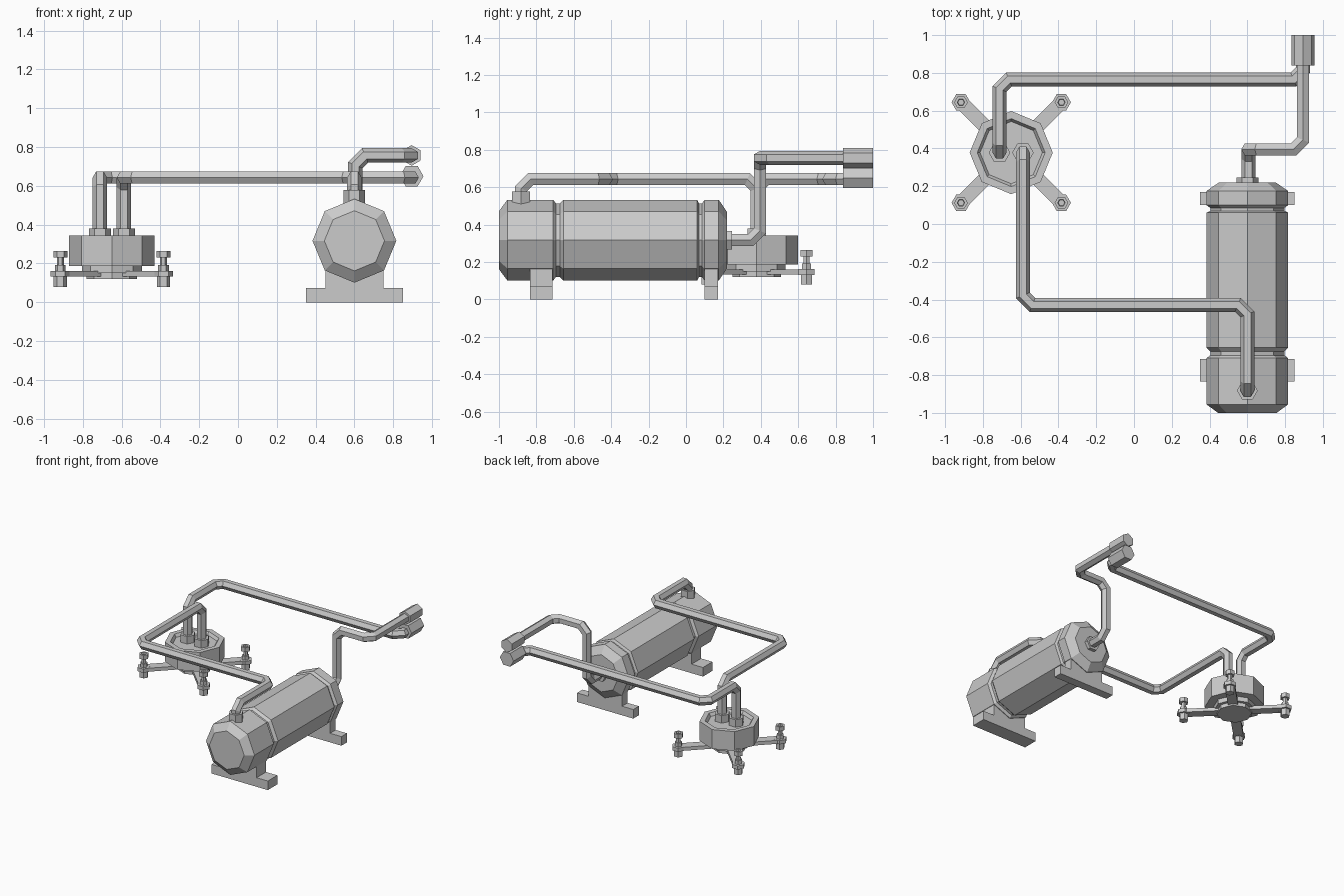
import bpy, bmesh, math
from mathutils import Vector

cube = bpy.data.objects.get("Cube")
if cube:
    bpy.data.objects.remove(cube, do_unlink=True)

metal = bpy.data.materials.new("light_grey_metal")
metal.use_nodes = True
GREY = (0.6, 0.6, 0.6, 1)
metal.diffuse_color = GREY
metal.node_tree.nodes["Principled BSDF"].inputs["Base Color"].default_value = GREY


def finish(name, bm, loc=(0, 0, 0)):
    bmesh.ops.recalc_face_normals(bm, faces=bm.faces)
    mesh = bpy.data.meshes.new(name)
    bm.to_mesh(mesh)
    bm.free()
    mesh.materials.append(metal)
    obj = bpy.data.objects.new(name, mesh)
    obj.location = loc
    bpy.context.collection.objects.link(obj)
    return obj


def skin(bm, rings):
    """Join equal rings of points into a capped tube."""
    rings = [[bm.verts.new(p) for p in ring] for ring in rings]
    n = len(rings[0])
    for a, b in zip(rings, rings[1:]):
        for i in range(n):
            j = (i + 1) % n
            bm.faces.new((a[i], a[j], b[j], b[i]))
    bm.faces.new(rings[0])
    bm.faces.new(rings[-1])


def lathe(name, profile, sides, loc, axis="z", phase=0.0):
    """Turn (radius, distance) pairs around the z or y axis."""
    rings = []
    for r, t in profile:
        ring = []
        for i in range(sides):
            a = math.tau * i / sides + phase
            u, v = r * math.cos(a), r * math.sin(a)
            ring.append((u, v, t) if axis == "z" else (u, t, v))
        rings.append(ring)
    bm = bmesh.new()
    skin(bm, rings)
    return finish(name, bm, loc)


def block(name, lo, hi):
    bm = bmesh.new()
    bmesh.ops.create_cube(bm, size=1)
    for v in bm.verts:
        v.co = [l + (c + 0.5) * (h - l) for l, h, c in zip(lo, hi, v.co)]
    return finish(name, bm)


def pipe(name, corners, radius=0.037, cut=0.05, sides=6):
    """Sweep a polygon along a path with chamfered corners and mitred joints."""
    pts = [Vector(p) for p in corners]
    path = [pts[0]]
    for a, b, c in zip(pts, pts[1:], pts[2:]):
        path += [b + (a - b).normalized() * cut, b + (c - b).normalized() * cut]
    path.append(pts[-1])
    dirs = [(b - a).normalized() for a, b in zip(path, path[1:])]
    side = Vector((1, 0, 0))
    up = dirs[0].cross(side)
    ring = []
    for i in range(sides):
        a = math.tau * i / sides
        ring.append(path[0] + radius * (side * math.cos(a) + up * math.sin(a)))
    rings = [ring]
    for i in range(1, len(path)):
        d = dirs[i - 1]
        normal = d + dirs[i] if i < len(dirs) else d
        # slide each point along the segment onto the joint plane
        ring = [p + d * ((path[i] - p).dot(normal) / d.dot(normal)) for p in ring]
        rings.append(ring)
    bm = bmesh.new()
    skin(bm, rings)
    return finish(name, bm)


# Tank lying along y, with two grooves and chamfered ends
TX, TZ, R = 0.6, 0.317, 0.216
lathe("tank", [(0.155, -1), (R, -0.955), (R, -0.71), (R - 0.02, -0.695), (R - 0.02, -0.675),
               (R, -0.655), (R, 0.06), (R - 0.02, 0.07), (R - 0.02, 0.085), (R, 0.1),
               (R, 0.175), (0.15, 0.22)], 8, (TX, 0, TZ), "y")

# Tank feet
for label, y0, y1 in (("front", -0.835, -0.715), ("back", 0.1, 0.17)):
    block(label + "_foot_base", (TX - 0.25, y0, 0), (TX + 0.25, y1, 0.073))
    block(label + "_foot_riser", (TX - 0.15, y0, 0.073), (TX + 0.15, y1, 0.25))

# Pump body with a recessed lid and a stepped underside
PX, PY = -0.65, 0.378
lathe("pump_body", [(0.13, 0.12), (0.13, 0.15), (0.155, 0.15), (0.155, 0.188), (0.22, 0.188),
                    (0.22, 0.343), (0.18, 0.343), (0.165, 0.32)], 8, (PX, PY, 0))

# Pump arms, each with a pad, a bolt and a rubber foot
HEX = math.pi / 6
for sx in (-1, 1):
    for sy in (-1, 1):
        x, y = PX + sx * 0.266, PY + sy * 0.266
        arm = block("pump_arm", (0.05, -0.037, 0.133), (0.376, 0.037, 0.161))
        arm.location = (PX, PY, 0)
        arm.rotation_euler.z = math.atan2(sy, sx)
        lathe("arm_pad", [(0.05, 0.132), (0.05, 0.162)], 6, (x, y, 0))
        lathe("mount_foot", [(0.034, 0.08), (0.034, 0.133)], 6, (x, y, 0))
        lathe("mount_bolt", [(0.028, 0.16), (0.028, 0.192), (0.018, 0.192), (0.018, 0.23),
                             (0.036, 0.23), (0.036, 0.265), (0.02, 0.265), (0.017, 0.25)],
              6, (x, y, 0))

# Pipes
PZ, TOPZ, EX = 0.643, 0.757, 0.895
INX, OUTX = -0.712, -0.588
pipe("supply_pipe", [(INX, PY, 0.3), (INX, PY, PZ), (INX, 0.765, PZ), (EX, 0.765, PZ),
                     (EX, 0.88, PZ)])
pipe("link_pipe", [(OUTX, PY, 0.3), (OUTX, PY, PZ), (OUTX, -0.428, PZ), (TX, -0.428, PZ),
                   (TX, -0.882, PZ), (TX, -0.882, 0.48)])
pipe("outlet_pipe", [(TX + 0.005, 0.2, TZ), (TX + 0.005, 0.395, TZ), (TX + 0.005, 0.395, TOPZ),
                     (EX, 0.395, TOPZ), (EX, 0.88, TOPZ)])

# Hex nuts at the pipe joints
for x in (INX, OUTX):
    lathe("pump_nut", [(0.057, 0.31), (0.057, 0.38)], 6, (x, PY, 0))
lathe("tank_top_nut", [(0.055, 0.48), (0.055, 0.578)], 6, (TX, -0.882, 0))
lathe("tank_end_nut", [(0.058, 0.2), (0.058, 0.247)], 6, (TX, 0, TZ), "y")

# Hex end connectors
lathe("lower_connector", [(0.061, 0.84), (0.061, 1)], 6, (EX, 0, 0.65), "y")
lathe("upper_connector", [(0.053, 0.84), (0.053, 1)], 6, (EX, 0, TOPZ), "y", HEX)
